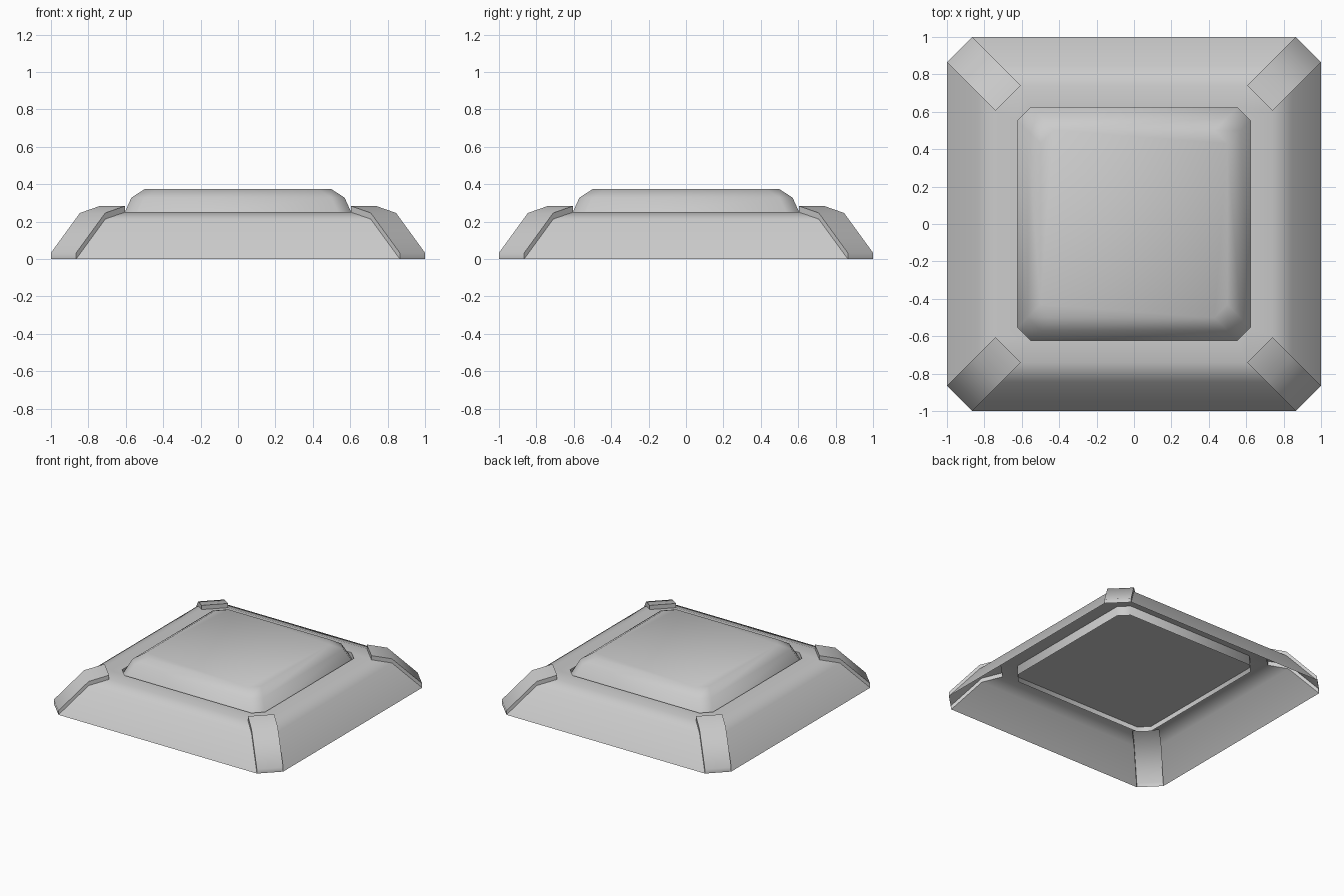
import bpy, bmesh, math
from mathutils import Matrix

if "Cube" in bpy.data.objects:
    bpy.data.objects.remove(bpy.data.objects["Cube"])


def octagon(h, c, z):
    """Square of half-width h with corners cut by c, counter-clockwise."""
    k = h - c
    return [(h, -k, z), (h, k, z), (k, h, z), (-k, h, z),
            (-h, k, z), (-h, -k, z), (-k, -h, z), (k, -h, z)]


def finish(name, bm):
    mesh = bpy.data.meshes.new(name)
    bm.to_mesh(mesh)
    bm.free()
    ob = bpy.data.objects.new(name, mesh)
    bpy.context.collection.objects.link(ob)
    bpy.ops.object.select_all(action='DESELECT')
    ob.select_set(True)
    bpy.context.view_layer.objects.active = ob
    bpy.ops.object.shade_smooth_by_angle(angle=math.radians(48))
    return ob


def loft(name, sections, open_corner_bands=(), caps=False):
    bm = bmesh.new()
    rings = [[bm.verts.new(p) for p in octagon(*s)] for s in sections]
    for b, (lo, hi) in enumerate(zip(rings, rings[1:])):
        for i in range(8):
            if b in open_corner_bands and i % 2:
                continue
            j = (i + 1) % 8
            bm.faces.new((lo[i], lo[j], hi[j], hi[i]))
    if caps:
        bm.faces.new(rings[0][::-1])
        bm.faces.new(rings[-1])
    return finish(name, bm)


# Sloped skirt shell: open under the corner straps, flat rim, wall down the hole
SKIRT = [(1.0, 0.135, 0.0), (0.845, 0.135, 0.213), (0.74, 0.135, 0.25)]
loft("skirt", SKIRT + [(0.623, 0.07, 0.25), (0.623, 0.07, 0.175)],
     open_corner_bands=(0, 1))

# Raised centre pad with rounded top edge and flat underside
loft("centre_pad", [(0.622, 0.07, 0.213), (0.57, 0.07, 0.328),
                    (0.5, 0.07, 0.373)], caps=True)

# Raised hollow straps over the four corners
LIFT = 0.033
for n in range(4):
    bm = bmesh.new()
    base, top = [], []
    for s in SKIRT:
        pair = octagon(*s)[1:3]
        base.append([bm.verts.new(p) for p in pair])
        top.append([bm.verts.new((x, y, z + LIFT)) for x, y, z in pair])
    for k in range(2):
        bm.faces.new((top[k][0], top[k][1], top[k + 1][1], top[k + 1][0]))
        for e in range(2):
            bm.faces.new((base[k][e], base[k + 1][e], top[k + 1][e], top[k][e]))
    for k in (0, 2):
        bm.faces.new((base[k][0], base[k][1], top[k][1], top[k][0]))
    bmesh.ops.recalc_face_normals(bm, faces=bm.faces)
    bm.faces.ensure_lookup_table()
    if bm.faces[0].normal.z < 0:
        bmesh.ops.reverse_faces(bm, faces=bm.faces)
    bmesh.ops.rotate(bm, verts=bm.verts, cent=(0, 0, 0),
                     matrix=Matrix.Rotation(n * math.pi / 2, 3, 'Z'))
    finish(f"corner_strap_{n + 1}", bm)
